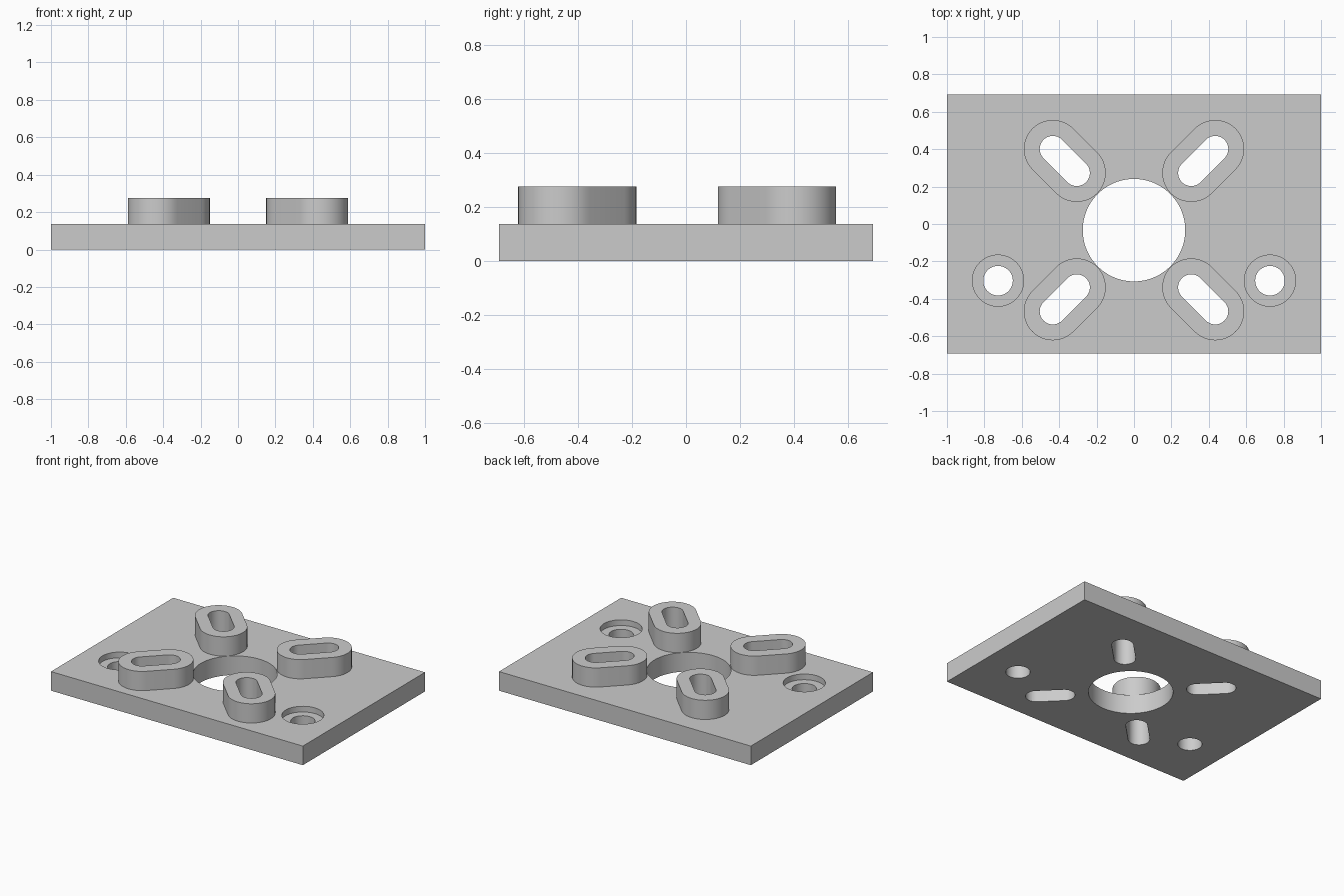
import bpy, bmesh, math

if "Cube" in bpy.data.objects:
    bpy.data.objects.remove(bpy.data.objects["Cube"])

W, D, T, TOP = 2.0, 1.386, 0.137, 0.275   # plate width, depth, thickness, boss top
CY = -0.033                               # y of the centre bore

grey = bpy.data.materials.new("plain grey")
grey.diffuse_color = (0.6, 0.6, 0.6, 1)
grey.use_nodes = True
grey.node_tree.nodes["Principled BSDF"].inputs["Base Color"].default_value = grey.diffuse_color


def prism(name, points, z0, z1):
    """Extrude a closed outline from z0 to z1."""
    bm = bmesh.new()
    face = bm.faces.new([bm.verts.new((x, y, z0)) for x, y in points])
    ext = bmesh.ops.extrude_face_region(bm, geom=[face])
    verts = [v for v in ext["geom"] if isinstance(v, bmesh.types.BMVert)]
    bmesh.ops.translate(bm, vec=(0, 0, z1 - z0), verts=verts)
    bmesh.ops.recalc_face_normals(bm, faces=bm.faces[:])
    mesh = bpy.data.meshes.new(name)
    bm.to_mesh(mesh)
    bm.free()
    mesh.materials.append(grey)
    obj = bpy.data.objects.new(name, mesh)
    bpy.context.collection.objects.link(obj)
    return obj


def circle(x, y, r, n=64):
    return [(x + r * math.cos(2 * math.pi * i / n), y + r * math.sin(2 * math.pi * i / n))
            for i in range(n)]


def slot(sx, sy, r, n=24):
    """Rounded slot outline running diagonally away from the bore."""
    a = math.atan2(sy, sx)
    pts = []
    for off, start in ((0.434, a - math.pi / 2), (0.306, a + math.pi / 2)):
        for i in range(n + 1):
            t = start + math.pi * i / n
            pts.append((sx * off + r * math.cos(t), CY + sy * off + r * math.sin(t)))
    return pts


def combine(body, tool, operation):
    mod = body.modifiers.new("combine", 'BOOLEAN')
    mod.operation, mod.object, mod.solver = operation, tool, 'EXACT'
    bpy.context.view_layer.objects.active = body
    bpy.ops.object.modifier_apply(modifier=mod.name)
    bpy.data.objects.remove(tool)


# Base plate
plate = prism("mounting_plate", [(-W/2, -D/2), (W/2, -D/2), (W/2, D/2), (-W/2, D/2)], 0, T)

# Four raised slot bosses, then their through slots
corners = [(sx, sy) for sx in (-1, 1) for sy in (-1, 1)]
for sx, sy in corners:
    combine(plate, prism("slot_boss", slot(sx, sy, 0.155), T / 2, TOP), 'UNION')
for sx, sy in corners:
    combine(plate, prism("slot_cutter", slot(sx, sy, 0.07), -0.1, 0.4), 'DIFFERENCE')

# Centre bore
combine(plate, prism("bore_cutter", circle(0, CY, 0.274, 96), -0.1, 0.4), 'DIFFERENCE')

# Counterbored screw holes
for sx in (-1, 1):
    x, y = sx * 0.727, -0.303
    combine(plate, prism("recess_cutter", circle(x, y, 0.137), T - 0.041, 0.4), 'DIFFERENCE')
    combine(plate, prism("screw_cutter", circle(x, y, 0.079), -0.1, 0.4), 'DIFFERENCE')

# Smooth the round walls, keep the edges crisp
bpy.ops.object.select_all(action='DESELECT')
plate.select_set(True)
bpy.context.view_layer.objects.active = plate
bpy.ops.object.shade_smooth_by_angle(angle=math.radians(30))
